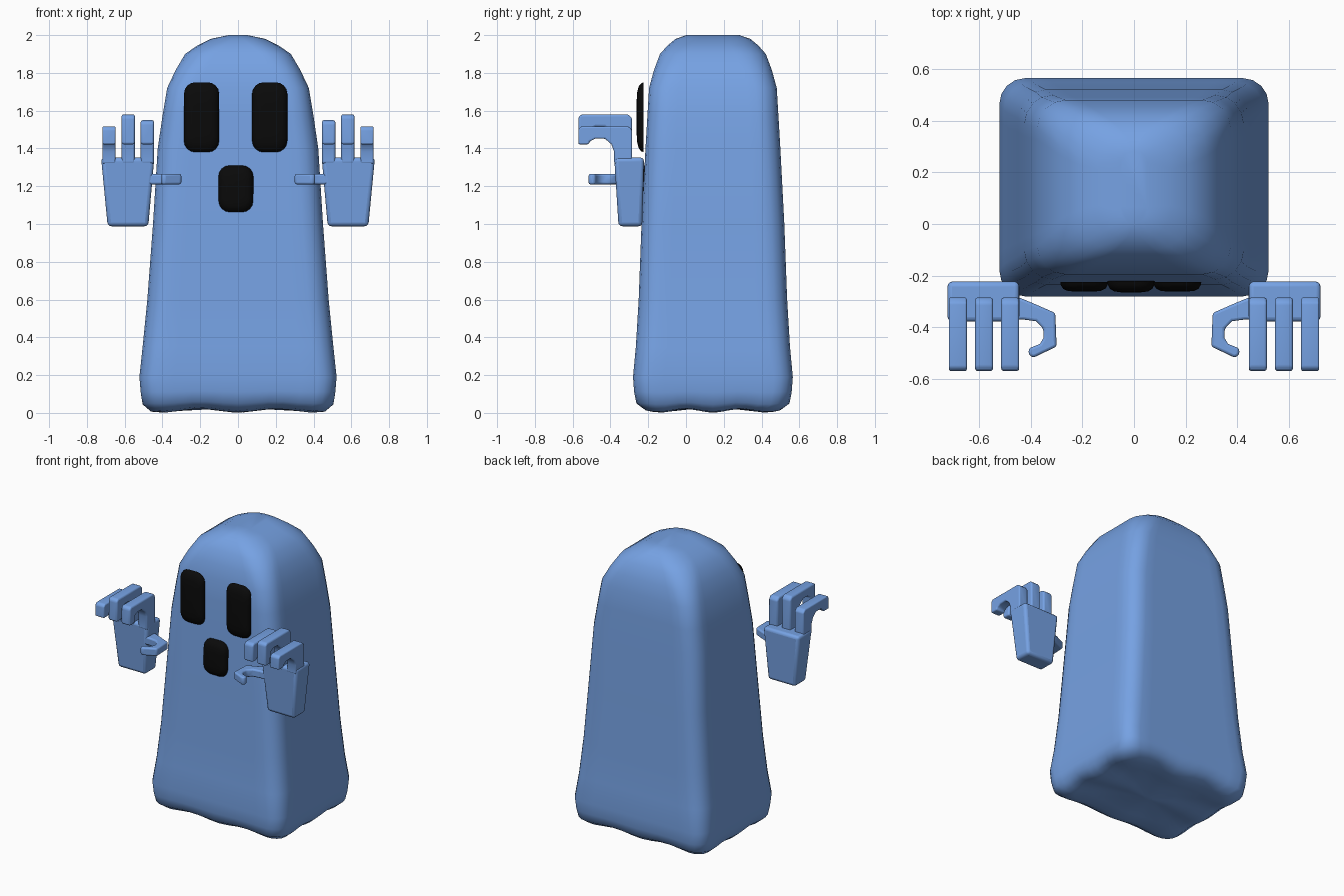
import bpy, bmesh, math
from mathutils import Vector

if "Cube" in bpy.data.objects:
    bpy.data.objects.remove(bpy.data.objects["Cube"])

YC = 0.1425  # depth centre of the body


def material(name, rgb):
    m = bpy.data.materials.new(name)
    m.diffuse_color = (*rgb, 1)
    m.use_nodes = True
    m.node_tree.nodes["Principled BSDF"].inputs["Base Color"].default_value = m.diffuse_color
    return m


BLUE = material("sheet_blue", (0.18, 0.36, 0.77))
BLACK = material("face_black", (0.003, 0.003, 0.003))


def finish(name, bm, mat, angle=60):
    bmesh.ops.recalc_face_normals(bm, faces=bm.faces)
    me = bpy.data.meshes.new(name)
    bm.to_mesh(me)
    bm.free()
    me.materials.append(mat)
    ob = bpy.data.objects.new(name, me)
    bpy.context.collection.objects.link(ob)
    bpy.ops.object.select_all(action='DESELECT')
    ob.select_set(True)
    bpy.context.view_layer.objects.active = ob
    bpy.ops.object.shade_smooth_by_angle(angle=math.radians(angle))
    return ob


def rounded_rect(hx, hy, r, side=10, arc=4):
    """Outline points of a rounded rectangle, counter-clockwise."""
    r = min(r, hx * 0.98, hy * 0.98)
    corners = []
    for k, (sx, sy) in enumerate([(1, 1), (-1, 1), (-1, -1), (1, -1)]):
        c = Vector((sx * (hx - r), sy * (hy - r)))
        a0 = k * math.pi / 2
        corners.append([c + r * Vector((math.cos(a0 + math.pi / 2 * i / arc),
                                        math.sin(a0 + math.pi / 2 * i / arc)))
                        for i in range(arc + 1)])
    pts = []
    for k in range(4):
        a, b = corners[k][-1], corners[(k + 1) % 4][0]
        pts += corners[k] + [a.lerp(b, i / side) for i in range(1, side)]
    return pts


def loft(rings):
    """Skin a list of equal rings of 3D points and cap both ends."""
    bm = bmesh.new()
    vr = [[bm.verts.new(p) for p in ring] for ring in rings]
    n = len(vr[0])
    for a, b in zip(vr, vr[1:]):
        for i in range(n):
            j = (i + 1) % n
            bm.faces.new((a[i], a[j], b[j], b[i]))
    bm.faces.new(vr[0])
    bm.faces.new(vr[-1])
    return bm


# Body: half width, half depth, corner radius, height
def hem(x, y):
    return -0.009 * (math.cos(math.tau * x / 0.4) + math.cos(math.tau * y / 0.28))


PROFILE = [
    (0.03, 0.02, 0.01, 0.02), (0.16, 0.12, 0.04, 0.02), (0.30, 0.23, 0.06, 0.02),
    (0.40, 0.31, 0.08, 0.02), (0.46, 0.355, 0.09, 0.021), (0.505, 0.405, 0.10, 0.05),
    (0.515, 0.417, 0.10, 0.11), (0.522, 0.423, 0.10, 0.19), (0.505, 0.408, 0.11, 0.35),
    (0.48, 0.393, 0.11, 0.6), (0.45, 0.378, 0.11, 1.0), (0.425, 0.357, 0.11, 1.4),
    (0.40, 0.347, 0.11, 1.57), (0.375, 0.338, 0.11, 1.72), (0.33, 0.312, 0.12, 1.815),
    (0.28, 0.280, 0.13, 1.90), (0.215, 0.24, 0.13, 1.945), (0.145, 0.198, 0.11, 1.98),
    (0.05, 0.14, 0.045, 2.0),
]
rings = []
for hx, hy, r, z in PROFILE:
    w = 1 if z < 0.03 else 0.6 if z < 0.06 else 0.25 if z < 0.15 else 0
    rings.append([(p.x, p.y + YC, z + w * hem(p.x, p.y))
                  for p in rounded_rect(hx, hy, r)])
finish("ghost_body", loft(rings), BLUE, 80)


# Eyes and mouth: domed rounded plates on the front
def face_spot(name, x, z, hx, hz, back, front):
    rings = []
    for s, t in [(1, 0), (0.97, 0.35), (0.88, 0.7), (0.7, 0.92), (0.4, 1)]:
        y = back + (front - back) * t
        rings.append([(x + p.x * s, y, z + p.y * s)
                      for p in rounded_rect(hx, hz, 0.06, 4, 4)])
    finish(name, loft(rings), BLACK)


face_spot("left_eye", -0.193, 1.565, 0.093, 0.185, -0.225, -0.262)
face_spot("right_eye", 0.168, 1.565, 0.093, 0.185, -0.225, -0.262)
face_spot("mouth", -0.011, 1.185, 0.093, 0.125, -0.22, -0.265)


# Hand parts are modelled on the right and mirrored to the left
def mirrored(ob, bevel):
    b = ob.modifiers.new("round", 'BEVEL')
    b.width, b.segments, b.limit_method = bevel, 3, 'ANGLE'
    b.angle_limit = math.radians(40)
    m = ob.modifiers.new("mirror", 'MIRROR')
    m.use_axis[0] = True


def prism(name, outline, to_a, to_b, bevel):
    bm = loft([[to_a(u, v) for u, v in outline], [to_b(u, v) for u, v in outline]])
    mirrored(finish(name, bm, BLUE, 50), bevel)


# Palm: tapers towards the wrist
palm = [[(0.475, -0.357), (0.69, -0.357), (0.69, -0.232), (0.475, -0.232)],
        [(0.443, -0.38), (0.725, -0.38), (0.725, -0.222), (0.443, -0.222)]]
bm = loft([[(x, y, z) for x, y in ring] for ring, z in zip(palm, (0.988, 1.352))])
mirrored(finish("palms", bm, BLUE, 50), 0.02)

# Fingers: hooked side profile given thickness across x
for name, x, top in [("inner_fingers", 0.48, 1.55), ("middle_fingers", 0.581, 1.58),
                     ("outer_fingers", 0.683, 1.517)]:
    u = top - 0.065
    hook = [(-0.285, 1.32), (-0.285, top - 0.02), (-0.305, top), (-0.555, top),
            (-0.57, top - 0.015), (-0.57, 1.422), (-0.515, 1.422), (-0.51, u - 0.015),
            (-0.48, u), (-0.43, u), (-0.395, u - 0.03), (-0.38, u - 0.07), (-0.38, 1.32)]
    prism(name, hook, lambda y, z: (x - 0.035, y, z), lambda y, z: (x + 0.035, y, z), 0.014)

# Thumbs: hooked plan profile given thickness in z
thumb = [(0.50, -0.28), (0.445, -0.285), (0.38, -0.312), (0.305, -0.345), (0.30, -0.475),
         (0.39, -0.518), (0.408, -0.508), (0.408, -0.482), (0.365, -0.465), (0.35, -0.44),
         (0.352, -0.405), (0.38, -0.377), (0.43, -0.37), (0.50, -0.37)]
prism("thumbs", thumb, lambda x, y: (x, y, 1.21), lambda x, y: (x, y, 1.265), 0.012)
